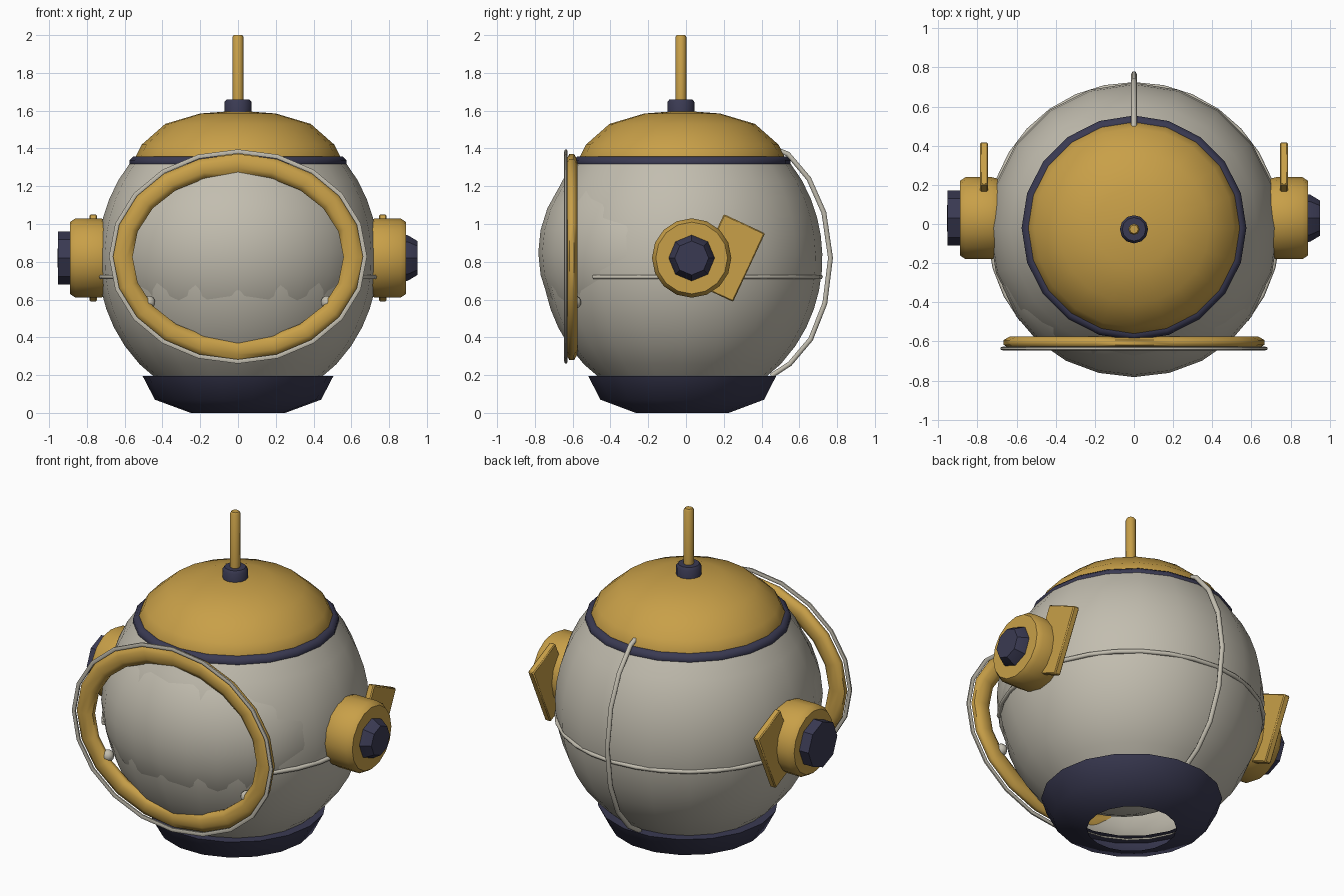
import bpy
import bmesh
from math import sin, cos, pi, radians, sqrt
from mathutils import Matrix, Vector

if "Cube" in bpy.data.objects:
    bpy.data.objects.remove(bpy.data.objects["Cube"])

MID_Y, MID_Z = -0.02, 0.82   # centre of the shell


def material(name, rgb):
    m = bpy.data.materials.new(name)
    m.use_nodes = True
    m.diffuse_color = (*rgb, 1)
    bsdf = m.node_tree.nodes["Principled BSDF"]
    bsdf.inputs["Base Color"].default_value = (*rgb, 1)
    bsdf.inputs["Roughness"].default_value = 0.6
    return m


brass = material("brass yellow", (0.58, 0.35, 0.065))
stone = material("warm grey", (0.54, 0.51, 0.43))
navy = material("dark navy", (0.042, 0.042, 0.085))


def finish(obj, mat, angle=40):
    obj.data.materials.clear()
    obj.data.materials.append(mat)
    bpy.ops.object.select_all(action="DESELECT")
    obj.select_set(True)
    bpy.context.view_layer.objects.active = obj
    bpy.ops.object.shade_smooth_by_angle(angle=radians(angle))
    return obj


def from_bmesh(name, bm, mat, angle=40, matrix=Matrix()):
    bm.transform(matrix)
    mesh = bpy.data.meshes.new(name)
    bm.to_mesh(mesh)
    bm.free()
    obj = bpy.data.objects.new(name, mesh)
    bpy.context.collection.objects.link(obj)
    return finish(obj, mat, angle)


def lathe(name, profile, mat, sides=20, matrix=Matrix(), angle=40):
    """Spin (radius, height) points about the local z axis."""
    bm = bmesh.new()
    verts = [bm.verts.new((r, 0, h)) for r, h in profile]
    edges = [bm.edges.new(pair) for pair in zip(verts, verts[1:])]
    bmesh.ops.spin(bm, geom=verts + edges, cent=(0, 0, 0), axis=(0, 0, 1),
                   angle=2 * pi, steps=sides, use_merge=False)
    bmesh.ops.remove_doubles(bm, verts=bm.verts, dist=0.0005)
    bmesh.ops.recalc_face_normals(bm, faces=bm.faces)
    return from_bmesh(name, bm, mat, angle, matrix)


def ball(name, centre, radii, mat, u=20, v=14):
    bm = bmesh.new()
    bmesh.ops.create_uvsphere(bm, u_segments=u, v_segments=v, radius=1)
    matrix = Matrix.Translation(centre) @ Matrix.Diagonal((*radii, 1))
    return from_bmesh(name, bm, mat, 80, matrix)


def tube(name, points, radius, mat):
    curve = bpy.data.curves.new(name, "CURVE")
    curve.dimensions = "3D"
    curve.bevel_depth = radius
    curve.bevel_resolution = 1
    curve.use_fill_caps = True
    line = curve.splines.new("POLY")
    line.points.add(len(points) - 1)
    for p, co in zip(line.points, points):
        p.co = (*co, 1)
    obj = bpy.data.objects.new(name, curve)
    bpy.context.collection.objects.link(obj)
    bpy.ops.object.select_all(action="DESELECT")
    obj.select_set(True)
    bpy.context.view_layer.objects.active = obj
    bpy.ops.object.convert(target="MESH")
    return finish(bpy.context.object, mat, 70)


def hoop(name, centre, rx, rz, wide, deep, mat, sides, ring=8):
    """Upright oval ring whose section is an oval, facing the front."""
    bm = bmesh.new()
    loops = []
    for i in range(sides):
        a = 2 * pi * i / sides
        loops.append([bm.verts.new(((rx + wide * cos(b)) * cos(a), deep * sin(b),
                                    (rz + wide * cos(b)) * sin(a)))
                      for b in (2 * pi * (j + 0.5) / ring for j in range(ring))])
    for i in range(sides):
        p, q = loops[i], loops[(i + 1) % sides]
        for j in range(ring):
            k = (j + 1) % ring
            bm.faces.new((p[j], p[k], q[k], q[j]))
    bmesh.ops.recalc_face_normals(bm, faces=bm.faces)
    return from_bmesh(name, bm, mat, 60, Matrix.Translation(centre))


axis = Matrix.Translation((0, MID_Y, 0))

# Round shell, open under the cap and at the neck
shell = []
for i in range(13):
    h = -0.66 + i * (0.51 + 0.66) / 12
    shell.append((0.742 * sqrt(1 - (h / 0.79) ** 2), MID_Z + h))
lathe("helmet_shell", shell, stone, 20, axis, 80)

# Bulging face window
ball("face_window", (0, -0.16, 0.85), (0.695, 0.622, 0.605), stone, 24, 16)

# Neck base with an open bottom
lathe("neck_base", [(0.42, 0.195), (0.505, 0.195), (0.44, 0.07), (0.25, 0.0)],
      navy, 18, axis, 45)

# Crown cap, band, collar and rod
lathe("crown_cap", [(0.545, 1.31), (0.54, 1.36), (0.51, 1.42), (0.385, 1.53),
                    (0.2, 1.585), (0, 1.6)], brass, 20, axis, 80)
band = [(0.54 + 0.037 * cos(a), 1.325 + 0.036 * sin(a))
        for a in (2 * pi * (i + 0.5) / 8 for i in range(9))]
lathe("crown_band", band, navy, 20, axis, 60)
top = Matrix.Translation((0, MID_Y - 0.007, 0))
lathe("rod_collar", [(0, 1.57), (0.072, 1.57), (0.072, 1.645), (0.06, 1.66), (0, 1.66)],
      navy, 12, top)
lathe("crown_rod", [(0.029, 1.62), (0.029, 1.99), (0.022, 2.0), (0, 2.0)],
      brass, 8, top, 50)

# Window frame and the thin guard hoop in front of it
hoop("window_frame", (0, -0.605, 0.825), 0.612, 0.492, 0.058, 0.033, brass, 20)
hoop("guard_hoop", (0, -0.636, 0.828), 0.672, 0.556, 0.013, 0.009, stone, 20, 6)

# Side valves, fins and studs
for side, label in ((1, "left"), (-1, "right")):
    out = Matrix.Translation((0, 0.03, MID_Z)) @ Matrix.Rotation(side * pi / 2, 4, "Y")
    lathe(label + "_valve", [(0.19, 0.66), (0.205, 0.71), (0.21, 0.73), (0.21, 0.86),
                             (0.19, 0.89), (0, 0.89)], brass, 16, out)
    # The left plug tapers, the right one is straight
    plug = ([(0.125, 0.87), (0.12, 0.9), (0.09, 0.95), (0, 0.95)] if side > 0 else
            [(0.14, 0.87), (0.14, 0.953), (0, 0.955)])
    lathe(label + "_valve_plug", plug, navy, 8, out, 30)

    bm = bmesh.new()
    bmesh.ops.create_cube(bm, size=1)
    place = (Matrix.Translation((side * 0.766, 0.225, MID_Z))
             @ Matrix.Rotation(radians(-25), 4, "X")
             @ Matrix.Diagonal((0.04, 0.24, 0.4, 1)))
    fin = from_bmesh(label + "_fin", bm, brass, 30, place)
    bevel = fin.modifiers.new("soft edge", "BEVEL")
    bevel.width = 0.006
    bevel.segments = 1

    ball(label + "_stud", (side * 0.472, -0.59, 0.585), (0.035,) * 3, stone, 10, 8)

# Seam pipe around the sides and back
start = radians(-39)
arc = [start + i * (pi - 2 * start) / 22 for i in range(23)]
tube("seam_pipe", [(0.737 * cos(a), MID_Y - 0.005 + 0.737 * sin(a), 0.72) for a in arc],
     0.013, stone)

# Upright pipe standing off the back
tube("back_pipe", [(0, 0.49, 1.39), (0, 0.54, 1.37), (0, 0.65, 1.24), (0, 0.73, 1.06),
                   (0, 0.765, 0.82), (0, 0.735, 0.58), (0, 0.66, 0.39),
                   (0, 0.55, 0.26), (0, 0.45, 0.195)], 0.015, stone)
